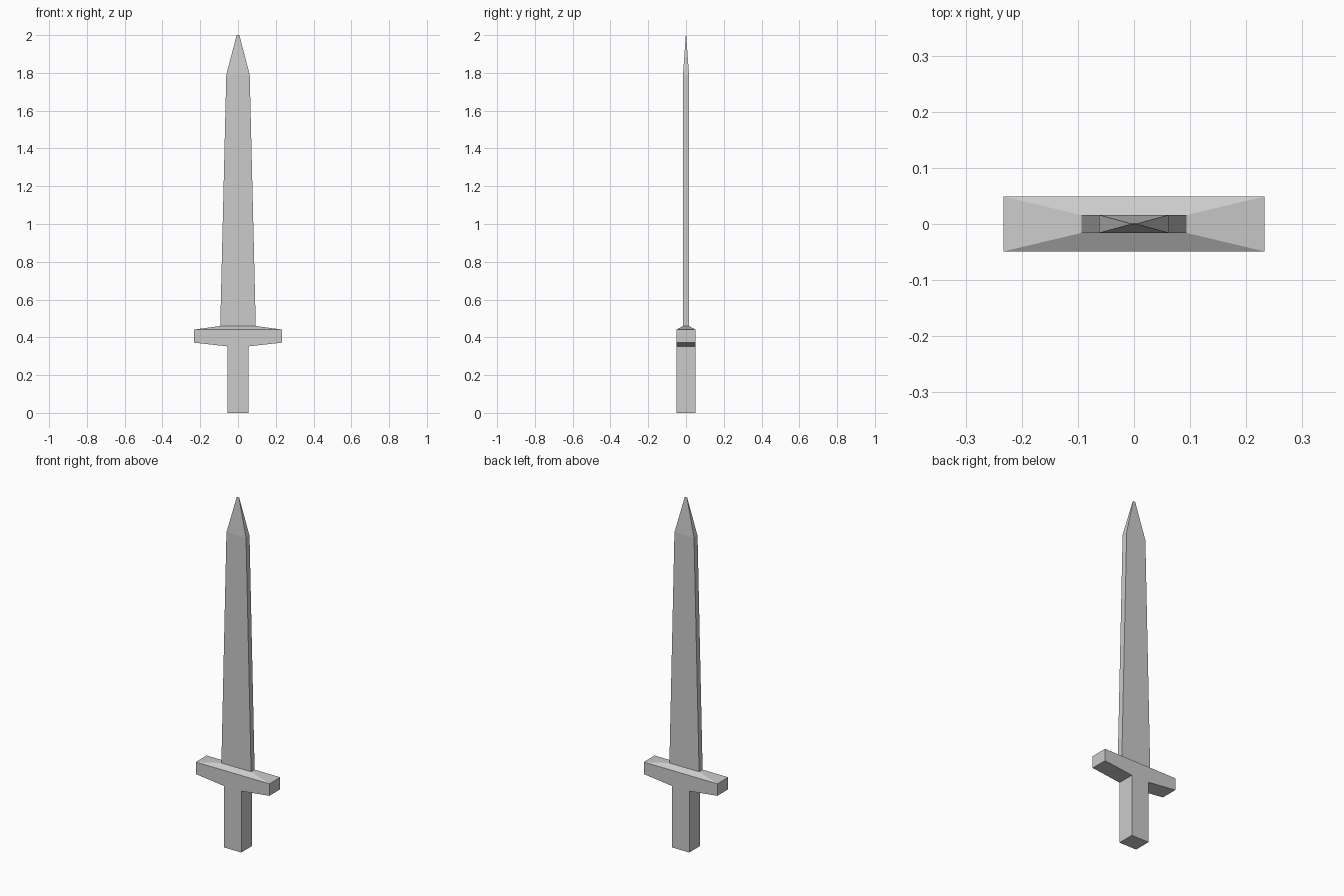
import bpy, bmesh

if "Cube" in bpy.data.objects:
    bpy.data.objects.remove(bpy.data.objects["Cube"])


def loft(name, sections, cap_bottom=False, cap_top=False):
    """Skin rectangular sections (z, half width x, half depth y) from bottom to top."""
    bm = bmesh.new()
    rings = []
    for z, x, y in sections:
        corners = ((-x, -y), (x, -y), (x, y), (-x, y))
        rings.append([bm.verts.new((cx, cy, z)) for cx, cy in corners])
    for low, high in zip(rings, rings[1:]):
        for i in range(4):
            j = (i + 1) % 4
            bm.faces.new((low[i], low[j], high[j], high[i]))
    if cap_bottom:
        bm.faces.new(rings[0][::-1])
    if cap_top:
        bm.faces.new(rings[-1])
    mesh = bpy.data.meshes.new(name)
    bm.to_mesh(mesh)
    bm.free()
    obj = bpy.data.objects.new(name, mesh)
    bpy.context.collection.objects.link(obj)
    return obj


# Sections shared where neighbouring parts meet, so no faces are hidden inside
grip_top = (0.352, 0.055, 0.049)
blade_root = (0.46, 0.094, 0.016)

# Straight square grip
loft("grip", [(0, 0.055, 0.049), grip_top], cap_bottom=True)

# Crossguard: sloped underside, upright sides, sloped top
loft("crossguard", [grip_top, (0.372, 0.233, 0.049),
                    (0.441, 0.233, 0.049), blade_root])

# Tapering blade with a pointed end
loft("blade", [blade_root, (1.79, 0.062, 0.016), (2.0, 0.007, 0.001)], cap_top=True)
